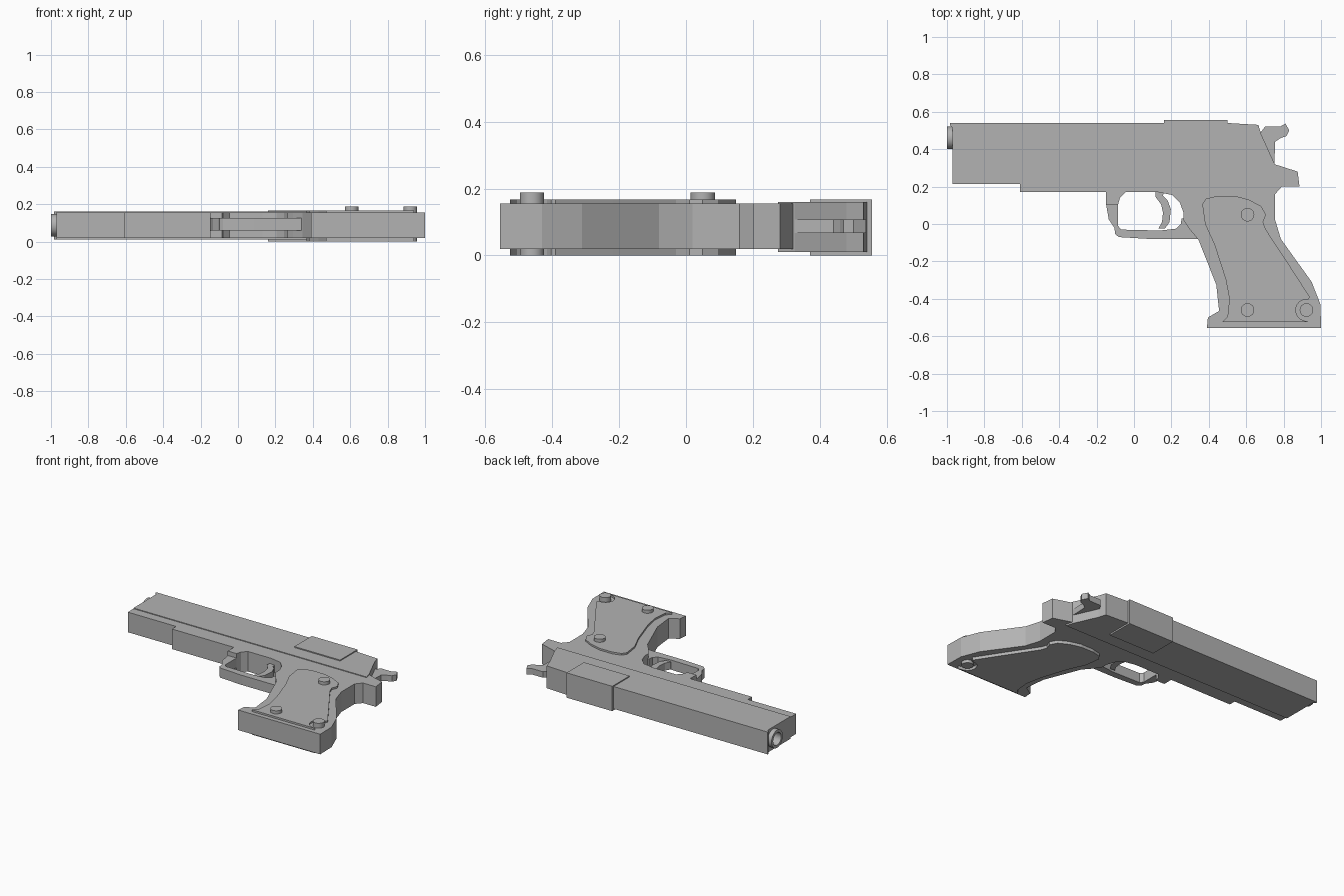
import bpy, bmesh, math
from mathutils import Matrix

if "Cube" in bpy.data.objects:
    bpy.data.objects.remove(bpy.data.objects["Cube"])

grey = bpy.data.materials.new("mid grey")
grey.diffuse_color = (0.45, 0.45, 0.45, 1)
grey.use_nodes = True
grey.node_tree.nodes["Principled BSDF"].inputs["Base Color"].default_value = grey.diffuse_color


def finish(bm, name):
    bmesh.ops.recalc_face_normals(bm, faces=bm.faces)
    me = bpy.data.meshes.new(name)
    bm.to_mesh(me)
    bm.free()
    me.materials.append(grey)
    ob = bpy.data.objects.new(name, me)
    bpy.context.collection.objects.link(ob)
    return ob


def plate(name, pts, z0, z1):
    """Outline in x, y extruded from z0 to z1."""
    bm = bmesh.new()
    face = bm.faces.new([bm.verts.new((x, y, z0)) for x, y in pts])
    ext = bmesh.ops.extrude_face_region(bm, geom=[face])["geom"]
    for v in ext:
        if isinstance(v, bmesh.types.BMVert):
            v.co.z = z1
    return finish(bm, name)


def smooth(ob):
    bpy.ops.object.select_all(action='DESELECT')
    ob.select_set(True)
    bpy.context.view_layer.objects.active = ob
    bpy.ops.object.shade_smooth_by_angle(angle=math.radians(35))


def cylinder(name, r, depth, loc, axis='Z'):
    bm = bmesh.new()
    m = Matrix.Translation(loc)
    if axis == 'X':
        m = m @ Matrix.Rotation(math.pi / 2, 4, 'Y')
    bmesh.ops.create_cone(bm, cap_ends=True, segments=32, radius1=r,
                          radius2=r, depth=depth, matrix=m)
    return finish(bm, name)


# Frame with grip and rear tang
plate("frame", [
    (-.97, .215), (-.61, .215), (-.61, .17), (-.15, .17), (-.15, .105),
    (-.085, .105), (-.075, .14), (-.045, .17), (.13, .17), (.205, .155),
    (.245, .115), (.265, .06), (.265, .02), (.295, -.025), (.345, -.085),
    (.44, -.325), (.455, -.465), (.395, -.5), (.39, -.555), (1, -.555),
    (.997, -.43), (.95, -.31), (.785, -.08), (.755, .02), (.755, .16),
    (.79, .2), (.885, .2), (.875, .28), (.75, .32), (.68, .35), (-.97, .35)],
    .02, .155)

# Slide, slightly wider than the frame, with a raised rear block
slide = plate("slide", [
    (-.97, .275), (.765, .275), (.75, .325), (.68, .48), (.665, .53),
    (.58, .535), (.5, .54), (-.985, .54), (-.985, .53), (-.97, .515)],
    .01, .16)
plate("rear_block", [
    (.16, .37), (.5, .37), (.5, .555), (.16, .555)], 0, .167)

# Barrel tube with a bore cut through it and into the slide
barrel = cylinder("barrel", .06, .1, (-.95, .46, .0875), 'X')
bore = cylinder("bore_cutter", .042, .4, (-.95, .46, .0875), 'X')
bore.hide_render = True
bore.hide_set(True)
for ob in (barrel, slide):
    cut = ob.modifiers.new("bore", 'BOOLEAN')
    cut.operation = 'DIFFERENCE'
    cut.object = bore
    cut.solver = 'EXACT'
smooth(barrel)

# Hammer
plate("hammer", [
    (.66, .34), (.75, .31), (.755, .44), (.785, .46), (.815, .47),
    (.83, .5), (.81, .537), (.78, .52), (.70, .52), (.67, .48)],
    .067, .107)

# Trigger guard and trigger
plate("trigger_guard", [
    (-.15, .11), (-.135, .025), (-.105, -.02), (-.10, -.055), (-.08, -.07),
    (.085, -.08), (.35, -.08), (.30, .03), (.255, .03), (.25, 0),
    (.225, -.025), (.14, -.035), (-.07, -.03), (-.085, -.01), (-.085, .11)],
    .06, .125)
plate("trigger", [
    (.115, .175), (.115, .145), (.145, .105), (.155, .06), (.15, .01),
    (.13, -.025), (.165, -.025), (.19, .01), (.197, .08), (.18, .125),
    (.155, .15), (.16, .175)], .067, .118)

# Grip panels on both sides, notched around the lower rear pin
pin = (.922, -.46)
notch = [(pin[0] + .058 * math.cos(a), pin[1] + .058 * math.sin(a))
         for a in (math.radians(80 + 25 * i) for i in range(8))]
panel = [
    (.365, .105), (.385, .135), (.445, .15), (.54, .15), (.615, .13),
    (.68, .095), (.705, .05), (.69, .01), (.705, -.03), (.83, -.22),
    (.94, -.39)] + notch + [
    (.94, -.525), (.47, -.525), (.5, -.495), (.51, -.40), (.49, -.295),
    (.43, -.11), (.38, 0)]
for side, z0, z1 in (("left", 0, .05), ("right", .12, .167)):
    plate("grip_panel_" + side, panel, z0, z1)

# Grip screws and pin
for i, (x, y) in enumerate([(.607, .05), (.607, -.46), pin]):
    smooth(cylinder(f"grip_pin_{i + 1}", .036, .188, (x, y, .094)))
